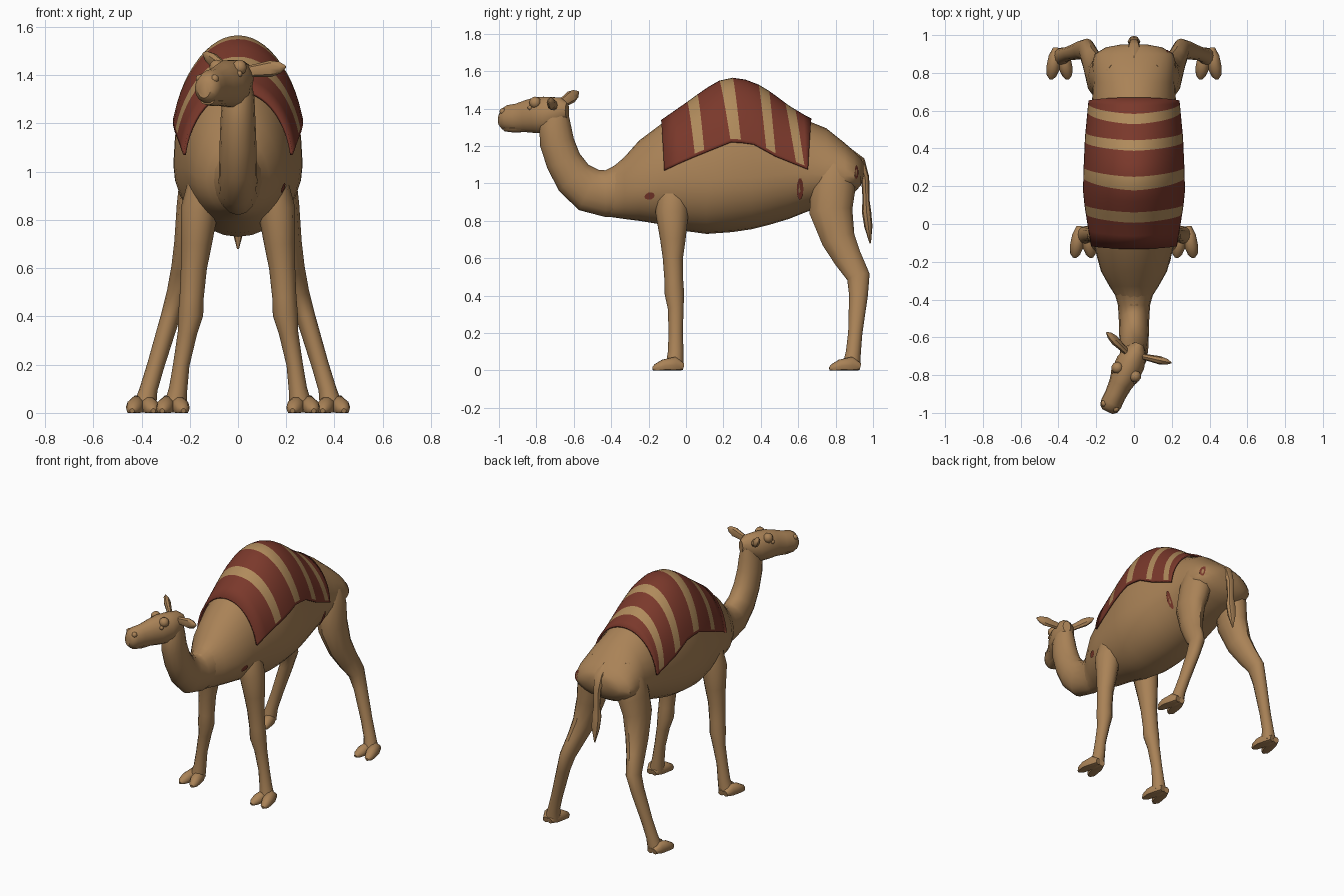
import bpy, bmesh, math
from mathutils import Vector


def material(name, rgb):
    m = bpy.data.materials.new(name)
    m.diffuse_color = (*rgb, 1)
    return m


FUR = material("tan fur", (0.40, 0.225, 0.095))
RED = material("red cloth", (0.195, 0.040, 0.024))
STRIPE = material("sand stripe", (0.43, 0.255, 0.105))


def finish(bm, name, mats, angle=40):
    bmesh.ops.recalc_face_normals(bm, faces=bm.faces)
    me = bpy.data.meshes.new(name)
    bm.to_mesh(me)
    bm.free()
    ob = bpy.data.objects.new(name, me)
    bpy.context.collection.objects.link(ob)
    for m in mats:
        me.materials.append(m)
    bpy.ops.object.select_all(action='DESELECT')
    ob.select_set(True)
    bpy.context.view_layer.objects.active = ob
    bpy.ops.object.shade_smooth_by_angle(angle=math.radians(angle))
    return ob


def loft(name, rings, mat=FUR):
    """Skin a list of equal-length closed rings and cap both ends."""
    bm = bmesh.new()
    vs = [[bm.verts.new(p) for p in r] for r in rings]
    n = len(rings[0])
    for a, b in zip(vs, vs[1:]):
        for i in range(n):
            j = (i + 1) % n
            bm.faces.new((a[i], a[j], b[j], b[i]))
    bm.faces.new(vs[0])
    bm.faces.new(vs[-1])
    return finish(bm, name, [mat])


def tube(name, path, n=12, mat=FUR, floor=None):
    """Path points are (x, y, z, side radius, depth radius)."""
    pts = [Vector(p[:3]) for p in path]
    rings = []
    for i, p in enumerate(path):
        t = (pts[min(i + 1, len(pts) - 1)] - pts[max(i - 1, 0)]).normalized()
        ref = Vector((1, 0, 0)) if abs(t.x) < 0.8 else Vector((0, 1, 0))
        u = (ref - t * ref.dot(t)).normalized()
        v = t.cross(u)
        ring = []
        for k in range(n):
            a = math.tau * k / n
            q = pts[i] + u * math.cos(a) * p[3] + v * math.sin(a) * p[4]
            if floor is not None:
                q.z = max(q.z, floor)
            ring.append(q)
        rings.append(ring)
    return loft(name, rings, mat)


def ball(name, loc, r, mat):
    bm = bmesh.new()
    bmesh.ops.create_uvsphere(bm, u_segments=10, v_segments=6, radius=r)
    bmesh.ops.translate(bm, verts=bm.verts, vec=loc)
    return finish(bm, name, [mat])


def lerp_table(table, y):
    for a, b in zip(table, table[1:]):
        if y <= b[0]:
            f = max(0, (y - a[0]) / (b[0] - a[0]))
            return [p + (q - p) * f for p, q in zip(a, b)]
    return list(table[-1])


# Torso with hump: y, top z, bottom z, half width, height of widest point
BODY = [(-0.46, 1.06, 0.83, 0.07, 0.94), (-0.40, 1.08, 0.82, 0.085, 0.95),
        (-0.33, 1.14, 0.81, 0.13, 0.97), (-0.25, 1.23, 0.80, 0.175, 0.98),
        (-0.13, 1.32, 0.78, 0.208, 1.01), (0.00, 1.41, 0.745, 0.235, 1.02),
        (0.11, 1.49, 0.73, 0.257, 1.02), (0.18, 1.53, 0.735, 0.266, 1.025),
        (0.25, 1.545, 0.74, 0.268, 1.03), (0.35, 1.53, 0.755, 0.263, 1.03),
        (0.45, 1.47, 0.78, 0.25, 1.04), (0.55, 1.395, 0.81, 0.235, 1.05),
        (0.65, 1.335, 0.85, 0.222, 1.05), (0.75, 1.295, 0.88, 0.217, 1.05),
        (0.85, 1.215, 0.92, 0.222, 1.04), (0.90, 1.17, 0.95, 0.208, 1.04),
        (0.935, 1.135, 0.99, 0.15, 1.05), (0.95, 1.11, 1.04, 0.07, 1.07)]


def body_point(y, a, off=0.0):
    """Point on the torso; a = 0 on the ridge, pi on the belly."""
    _, top, bot, w, mid = lerp_table(BODY, y)
    c = math.cos(a)
    h = (top - mid if c > 0 else mid - bot) + off
    return Vector(((w + off) * math.sin(a), y, mid + h * c))


loft("torso", [[body_point(r[0], math.tau * k / 28) for k in range(28)] for r in BODY])

# Blanket: stripe boundaries on the ridge and at the hem
TOP_Y = [-0.13, 0.01, 0.065, 0.18, 0.25, 0.385, 0.44, 0.525, 0.58, 0.668]
HEM_Y = [-0.115, 0.05, 0.10, 0.24, 0.295, 0.43, 0.48, 0.59, 0.635, 0.652]
HEM_Z = [(-0.13, 1.06), (0.0, 1.12), (0.24, 1.215), (0.35, 1.21), (0.48, 1.14), (0.66, 1.07)]


def hem_angle(y):
    _, top, _, _, mid = lerp_table(BODY, y)
    return math.acos(min(1, max(-0.3, (lerp_table(HEM_Z, y)[1] - mid) / (top - mid))))


bm = bmesh.new()
steps = [-1] + [-0.972 + 0.081 * k for k in range(25)] + [1]
cols, bands = [], []
for b in range(9):
    for s in range(2 if b < 8 else 3):
        f = s / 2
        ty = TOP_Y[b] + (TOP_Y[b + 1] - TOP_Y[b]) * f
        hy = HEM_Y[b] + (HEM_Y[b + 1] - HEM_Y[b]) * f
        col = []
        for t in steps:
            y = ty + (hy - ty) * abs(t) ** 1.5
            col.append(bm.verts.new(body_point(y, t * hem_angle(y), 0.014)))
        cols.append(col)
        bands.append(b)
for c in range(len(cols) - 1):
    for k in range(len(steps) - 1):
        f = bm.faces.new((cols[c][k], cols[c][k + 1], cols[c + 1][k + 1], cols[c + 1][k]))
        f.material_index = 0 if k in (0, len(steps) - 2) else bands[c] % 2
blanket = finish(bm, "blanket", [RED, STRIPE])
solid = blanket.modifiers.new("thickness", 'SOLIDIFY')
solid.thickness = 0.012
solid.offset = 0


# Small red patches on the right flank
def patch(name, y, a, dy, da):
    b = bmesh.new()
    ring = [body_point(y + dy * math.cos(math.tau * k / 10),
                       a + da * math.sin(math.tau * k / 10), 0.006) for k in range(10)]
    b.faces.new([b.verts.new(p) for p in ring])
    finish(b, name, [RED])


patch("shoulder_patch", -0.195, 1.87, 0.027, 0.1)
patch("flank_patch", 0.61, 1.95, 0.018, 0.29)
patch("rump_patch", 0.912, 1.45, 0.01, 0.35)

# Neck
tube("neck", [(0, -0.34, 0.965, 0.11, 0.14), (0, -0.43, 0.945, 0.085, 0.125),
              (0, -0.52, 0.965, 0.08, 0.12), (0, -0.60, 1.03, 0.078, 0.105),
              (0, -0.655, 1.12, 0.076, 0.095), (0, -0.69, 1.22, 0.072, 0.092),
              (0.002, -0.70, 1.31, 0.066, 0.085), (0.003, -0.69, 1.39, 0.05, 0.06)], 16)

# Head, turned towards -x
HEAD_DIR = Vector((-0.43, -0.90, 0)).normalized()
HEAD_SIDE = Vector((0.90, -0.43, 0)).normalized()
SKULL = Vector((0.03, -0.635, 0))


def on_head(s, side, z):
    return SKULL + HEAD_DIR * s + HEAD_SIDE * side + Vector((0, 0, z))


HEAD = [(0, 1.39, 0.025, 0.04), (0.04, 1.385, 0.058, 0.075), (0.11, 1.365, 0.078, 0.1),
        (0.18, 1.365, 0.076, 0.098), (0.24, 1.36, 0.062, 0.088), (0.30, 1.35, 0.056, 0.078),
        (0.35, 1.35, 0.057, 0.07), (0.38, 1.345, 0.05, 0.058), (0.397, 1.34, 0.03, 0.035)]
loft("head", [[on_head(s, w * math.cos(math.tau * k / 14), z + h * math.sin(math.tau * k / 14))
               for k in range(14)] for s, z, w, h in HEAD])
loft("lower_lip", [[on_head(s, w * math.cos(math.tau * k / 10), z + h * math.sin(math.tau * k / 10))
                    for k in range(10)]
                   for s, z, w, h in [(0.22, 1.30, 0.035, 0.025), (0.31, 1.293, 0.04, 0.022),
                                      (0.365, 1.295, 0.032, 0.018)]])
for side, label in ((1, "right"), (-1, "left")):
    ball(label + "_brow", on_head(0.165, side * 0.052, 1.432), 0.032, FUR)
    ball(label + "_eye", on_head(0.19, side * 0.064, 1.405), 0.013, FUR)
    ball(label + "_nostril", on_head(0.365, side * 0.034, 1.385), 0.018, FUR)

# Ears
for label, a, b in (("right", (0.04, -0.70, 1.415), (0.198, -0.735, 1.435)),
                    ("left", (-0.04, -0.675, 1.42), (-0.145, -0.575, 1.49))):
    a, b = Vector(a), Vector(b)
    tube(label + "_ear", [(*a.lerp(b, f), r * 0.65, r) for f, r in
                          ((0, 0.024), (0.3, 0.028), (0.6, 0.034), (0.85, 0.024), (1, 0.005))], 8)

# Legs: outward x, y, z, side radius, depth radius
FRONT = [(0.11, -0.07, 1.05, 0.05, 0.06), (0.13, -0.07, 0.96, 0.075, 0.085),
         (0.16, -0.075, 0.84, 0.078, 0.088),
         (0.173, -0.07, 0.7, 0.064, 0.068), (0.183, -0.07, 0.6, 0.054, 0.054),
         (0.192, -0.065, 0.48, 0.05, 0.05), (0.196, -0.062, 0.41, 0.052, 0.052),
         (0.21, -0.055, 0.33, 0.04, 0.042), (0.235, -0.055, 0.2, 0.034, 0.038),
         (0.248, -0.055, 0.1, 0.038, 0.042), (0.26, -0.06, 0.03, 0.047, 0.047)]
REAR = [(0.10, 0.78, 1.18, 0.05, 0.07), (0.135, 0.79, 1.08, 0.082, 0.11),
        (0.152, 0.785, 0.97, 0.09, 0.12),
        (0.175, 0.775, 0.85, 0.08, 0.115), (0.20, 0.815, 0.7, 0.065, 0.09),
        (0.225, 0.865, 0.6, 0.052, 0.075), (0.25, 0.922, 0.5, 0.045, 0.062),
        (0.28, 0.922, 0.4, 0.04, 0.05), (0.34, 0.905, 0.2, 0.036, 0.038),
        (0.37, 0.895, 0.1, 0.037, 0.04), (0.385, 0.885, 0.03, 0.047, 0.047)]
for label, leg in (("front", FRONT), ("rear", REAR)):
    ax, ay = leg[-1][:2]
    for sx, side in ((1, "right"), (-1, "left")):
        tube(f"{label}_{side}_leg", [(sx * x, y, z, a, b) for x, y, z, a, b in leg], 12, floor=0)
        # Two splayed toes
        for spread, toe in ((-1, "inner"), (1, "outer")):
            tube(f"{label}_{side}_{toe}_toe",
                 [(sx * (ax + 0.01 + spread * d), ay + dy, z, r, h) for d, dy, z, r, h in
                  ((0.015, 0.045, 0.02, 0.02, 0.02), (0.022, 0.0, 0.03, 0.035, 0.045),
                   (0.034, -0.06, 0.024, 0.036, 0.036), (0.042, -0.10, 0.012, 0.026, 0.024),
                   (0.044, -0.118, 0.008, 0.01, 0.01))], 10, floor=0)

# Tail with tuft
tube("tail", [(0, 0.86, 1.16, 0.035, 0.035), (0, 0.93, 1.115, 0.036, 0.03),
              (0, 0.958, 1.03, 0.026, 0.022), (0, 0.962, 0.92, 0.022, 0.018),
              (0, 0.965, 0.85, 0.034, 0.025), (0, 0.975, 0.77, 0.028, 0.022),
              (0, 0.985, 0.68, 0.004, 0.004)], 8)
